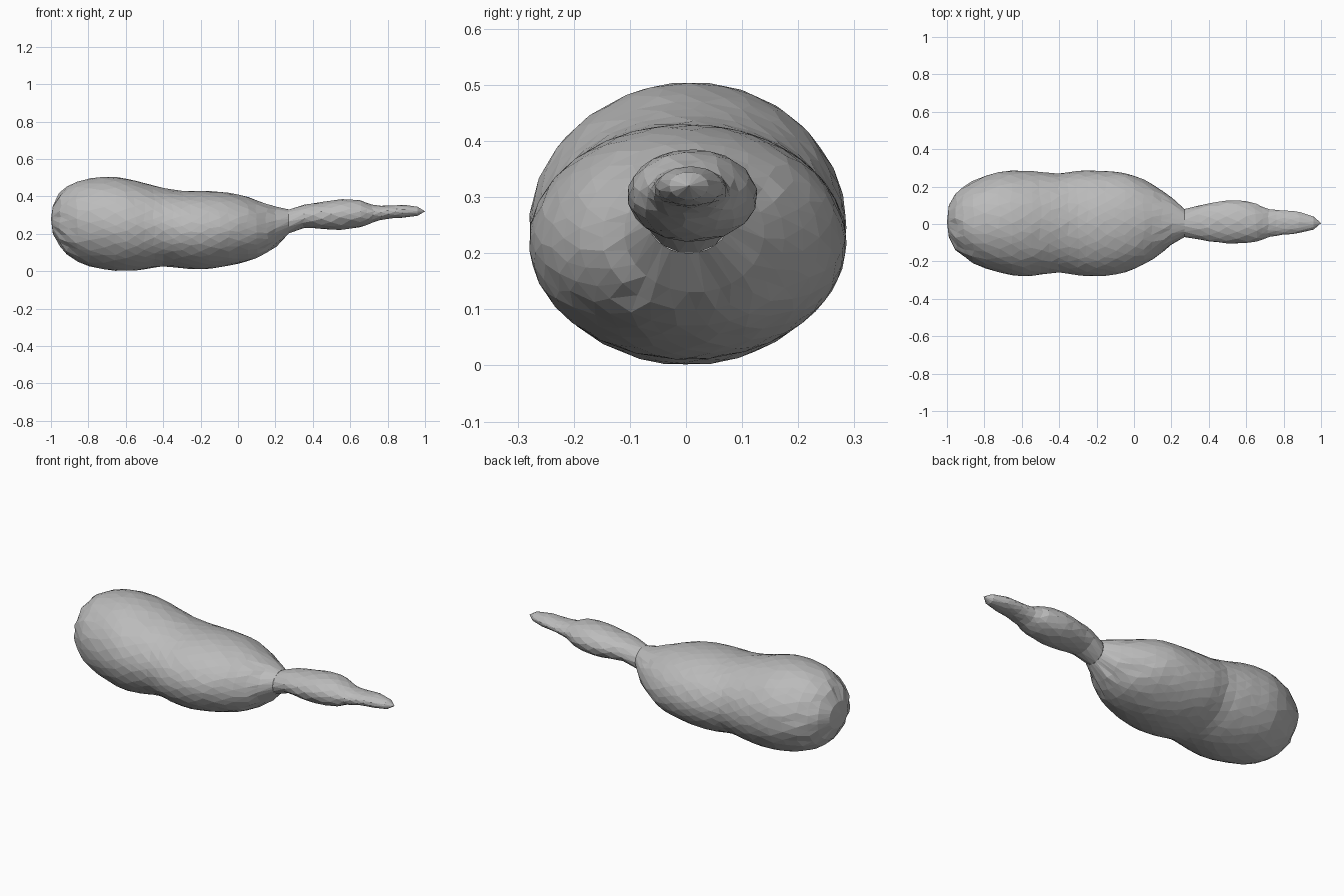
import bpy
import bmesh
import random
from math import sin, cos, pi
from mathutils import Vector

random.seed(4)
cube = bpy.data.objects.get("Cube")
if cube:
    bpy.data.objects.remove(cube, do_unlink=True)


def make_material(name, colour):
    material = bpy.data.materials.new(name)
    material.use_nodes = True
    material.diffuse_color = colour
    shader = material.node_tree.nodes["Principled BSDF"]
    shader.inputs["Base Color"].default_value = colour
    shader.inputs["Roughness"].default_value = 0.8
    return material


grey = make_material("plain grey", (0.5, 0.5, 0.5, 1))

# Cross-sections along the length: x, bottom, top, right edge, left edge
body_sections = [
    (-.99, .20, .35, -.07, .10),
    (-.95, .13, .42, -.14, .16),
    (-.86, .05, .48, -.21, .23),
    (-.72, .01, .505, -.26, .28),
    (-.6, 0, .495, -.28, .285),
    (-.5, .01, .47, -.27, .28),
    (-.4, .025, .445, -.26, .27),
    (-.3, .015, .43, -.275, .285),
    (-.2, .01, .43, -.28, .285),
    (-.1, .02, .425, -.27, .28),
    (0, .04, .41, -.24, .26),
    (.1, .07, .38, -.19, .21),
    (.2, .13, .345, -.11, .14),
    (.27, .2, .33, -.07, .08),
]
stalk_sections = [
    (.27, .2, .33, -.07, .08),
    (.35, .23, .355, -.085, .1),
    (.45, .225, .37, -.1, .12),
    (.55, .22, .385, -.105, .128),
    (.65, .235, .38, -.095, .11),
    (.72, .26, .355, -.07, .08),
    (.8, .28, .35, -.058, .073),
    (.88, .285, .355, -.05, .065),
    (.96, .295, .345, -.03, .04),
]


def refine(sections):
    """Add a smooth section halfway between each neighbouring pair."""
    rows = [Vector(s) for s in sections]
    result = []
    for i in range(len(rows) - 1):
        before, after = rows[max(i - 1, 0)], rows[min(i + 2, len(rows) - 1)]
        a, b = rows[i], rows[i + 1]
        result.append(a)
        if 0 < i < len(rows) - 2:
            result.append((9 * (a + b) - before - after) / 16)
    return result + [rows[-1]]


def make_loft(name, sections, sides, start=None, end=None):
    """Skin staggered oval rings with triangles and close the given tips."""
    bm = bmesh.new()
    rings = []
    rows = refine(sections)
    for i, (x, bottom, top, right, left) in enumerate(rows):
        ring = []
        inner = 0 < i < len(rows) - 1
        for k in range(sides):
            wobble = random.uniform(-.2, .2) if inner else 0
            angle = 2 * pi * (k + i % 2 / 2 + wobble) / sides
            slip = random.uniform(-.008, .008) if inner else 0
            y = (left + right) / 2 + (left - right) / 2 * cos(angle)
            z = (top + bottom) / 2 + (top - bottom) / 2 * sin(angle)
            ring.append(bm.verts.new((x + slip, y, z)))
        rings.append(ring)
    for i in range(len(rings) - 1):
        a, b = rings[i], rings[i + 1]
        shift = i % 2
        for k in range(sides):
            n = (k + 1) % sides
            if shift:
                bm.faces.new((a[k], b[k], b[n]))
                bm.faces.new((a[k], b[n], a[n]))
            else:
                bm.faces.new((a[k], b[k], a[n]))
                bm.faces.new((b[k], b[n], a[n]))
    for tip, ring in ((start, rings[0]), (end, rings[-1])):
        if tip:
            point = bm.verts.new(tip)
            for k in range(sides):
                bm.faces.new((ring[k], ring[(k + 1) % sides], point))
    bmesh.ops.recalc_face_normals(bm, faces=bm.faces)
    mesh = bpy.data.meshes.new(name)
    bm.to_mesh(mesh)
    bm.free()
    mesh.materials.append(grey)
    obj = bpy.data.objects.new(name, mesh)
    bpy.context.collection.objects.link(obj)
    # Outward normals on the open-ended skin
    if sum(p.normal.dot(p.center - Vector((p.center.x, 0, .3)))
           for p in mesh.polygons) < 0:
        mesh.flip_normals()
    return obj


# Plump two-lobed body and the thin lumpy stalk joined to its end
make_loft("body", body_sections, 28, start=(-1, .01, .28))
make_loft("stalk", stalk_sections, 14, end=(1, .005, .32))
